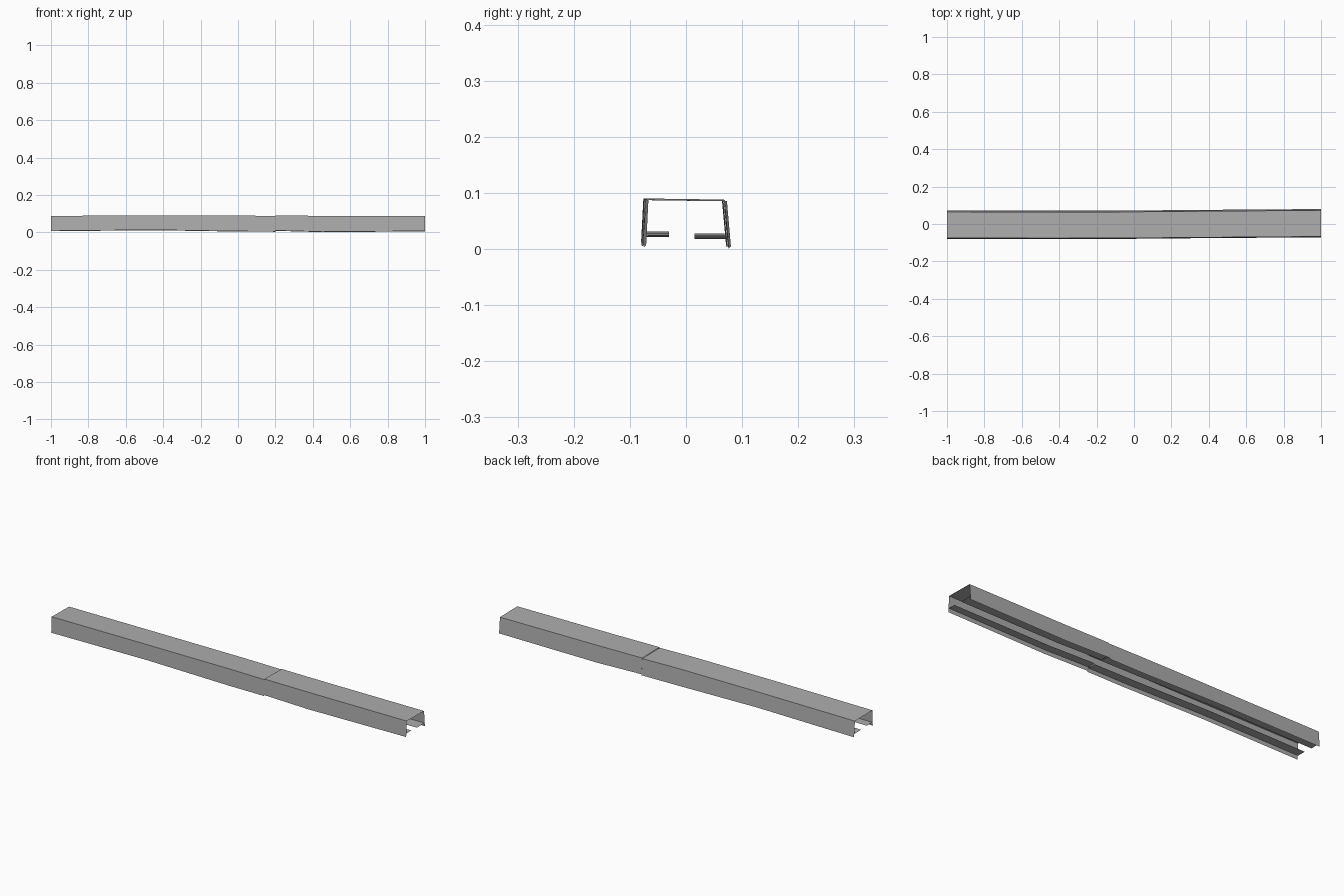
import bpy

cube = bpy.data.objects.get("Cube")
if cube:
    bpy.data.objects.remove(cube)

# Plain grey sheet metal
metal = bpy.data.materials.new("grey_metal")
metal.use_nodes = True
grey = (0.42, 0.42, 0.42, 1)
metal.diffuse_color = grey
metal.node_tree.nodes["Principled BSDF"].inputs["Base Color"].default_value = grey

# Slightly bent stations: x, sideways shift, bottom shift, top shift
SPANS = {
    "left_length": [(-1, -0.003, 0.003, 0), (-0.45, -0.004, 0.008, 0.002),
                    (0, -0.003, 0.001, 0.002), (0.2, -0.001, 0, -0.001)],
    "right_length": [(0.2, -0.001, 0.005, 0.002), (0.45, 0.001, -0.002, 0),
                     (1, 0.005, 0.002, -0.001)],
}


def sheet(name, stations, section):
    """Loft a two-point section (y, z, top weight, sway) along the stations."""
    verts, faces = [], []
    for x, dy, low, high in stations:
        for y, z, top, sway in section:
            verts.append((x, y + dy * sway, z + low * (1 - top) + high * top))
    for i in range(len(stations) - 1):
        a = 2 * i
        faces.append((a, a + 2, a + 3, a + 1))
    mesh = bpy.data.meshes.new(name)
    mesh.from_pydata(verts, [], faces)
    mesh.materials.append(metal)
    obj = bpy.data.objects.new(name, mesh)
    bpy.context.collection.objects.link(obj)


# Section corners of the open channel
front_low, front_top = (-0.076, 0.005, 0, 1), (-0.072, 0.088, 1, 1)
back_top, back_low = (0.068, 0.086, 1, 1), (0.075, 0.003, 0, 1)

PARTS = {
    "front_wall": (front_low, front_top),
    "top_panel": (front_top, back_top),
    "back_wall": (back_top, back_low),
    "front_ledge": ((-0.03, 0.023, 0, 0), (-0.072, 0.023, 0, 1)),
    "back_ledge": ((0.072, 0.02, 0, 1), (0.015, 0.02, 0, 0)),
}

for span, stations in SPANS.items():
    for part, section in PARTS.items():
        sheet(f"{part}_{span}", stations, section)
